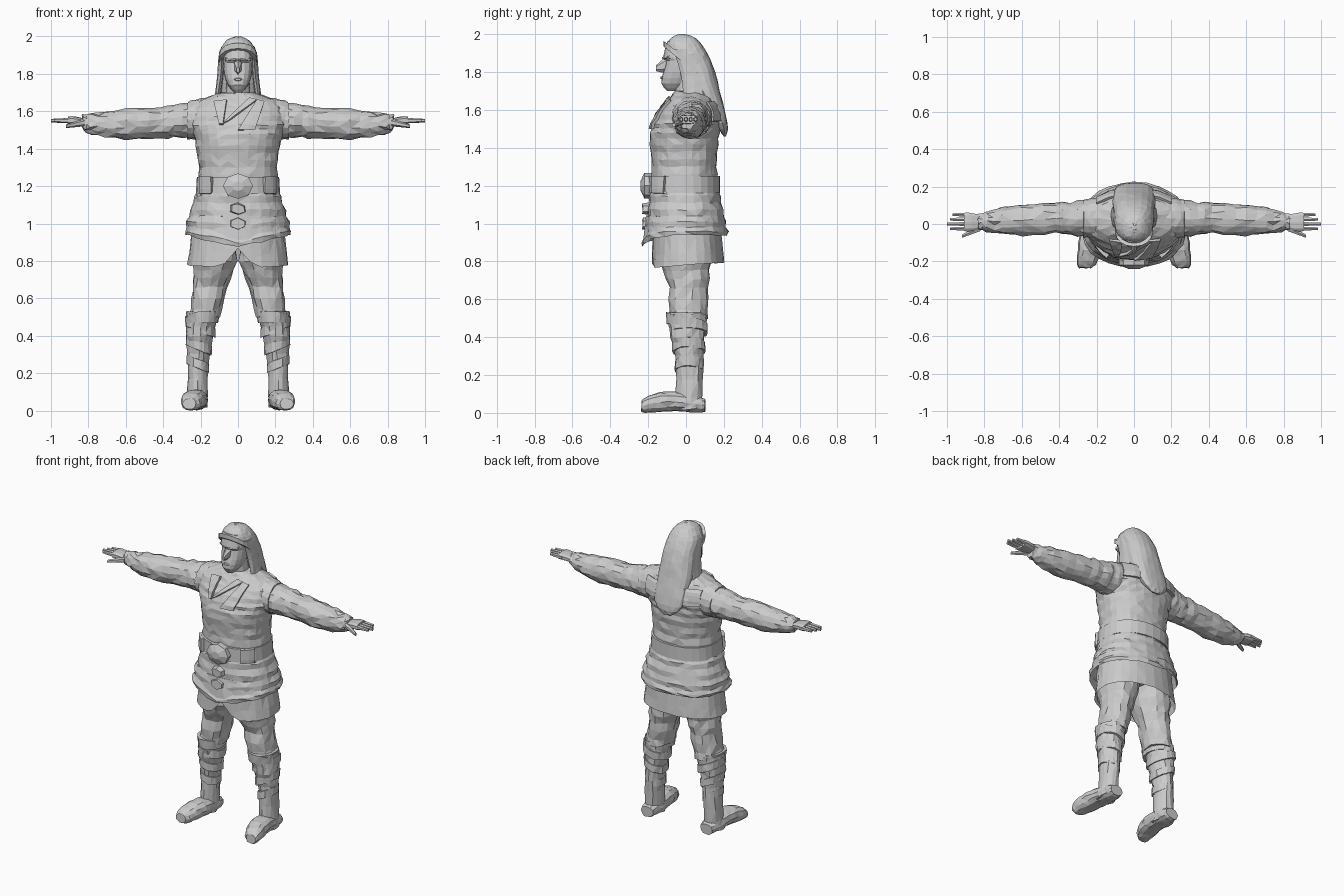
import bpy, bmesh, math, random
from mathutils import Vector
from mathutils.bvhtree import BVHTree

random.seed(4)
cube = bpy.data.objects.get("Cube")
if cube:
    bpy.data.objects.remove(cube)

grey = bpy.data.materials.new("plain_grey")
grey.use_nodes = True
grey.diffuse_color = (.6, .6, .6, 1)
grey.node_tree.nodes["Principled BSDF"].inputs["Base Color"].default_value = grey.diffuse_color


def finish(name, bm, mirror=False, thickness=0):
    """Turn a bmesh into a flat shaded object, optionally mirrored or thickened."""
    bmesh.ops.recalc_face_normals(bm, faces=bm.faces)
    mesh = bpy.data.meshes.new(name)
    bm.to_mesh(mesh)
    bm.free()
    mesh.materials.append(grey)
    obj = bpy.data.objects.new(name, mesh)
    bpy.context.collection.objects.link(obj)
    if thickness:
        solid = obj.modifiers.new("thickness", "SOLIDIFY")
        solid.thickness, solid.offset = thickness, 0
    if mirror:
        obj.modifiers.new("mirror", "MIRROR")
    return obj


def smooth_path(keys, steps):
    """Pass a smooth curve through the key rings."""
    keys = [Vector(key) for key in keys]
    path = []
    for i in range(len(keys) - 1):
        start, end = keys[i], keys[i + 1]
        before = keys[max(i - 1, 0)]
        after = keys[min(i + 2, len(keys) - 1)]
        for step in range(steps):
            t = step / steps
            ease_out, ease_in = t * (1 - t) ** 2, t * t * (t - 1)
            blend = t * t * (3 - 2 * t)
            path.append(start.lerp(end, blend) + (end - before) * ease_out / 2
                        + (after - start) * ease_in / 2)
    return path + [keys[-1]]


def loft(name, keys, axis="z", sides=16, steps=3, boxy=1, fold=0, crumple=0,
         hem=False, warp=None, mirror=False):
    """Skin elliptical rings (position, two centres, two radii) along an axis."""
    place = {"x": lambda t, a, b: (t, a, b),
             "y": lambda t, a, b: (a, t, b),
             "z": lambda t, a, b: (a, b, t)}[axis]
    rings = smooth_path(keys, steps)
    for ring in rings[1::2]:
        ring[3] *= 1 + fold
        ring[4] *= 1 + fold
    if hem:
        t, a, b, ra, rb = rings[0]
        rings.insert(0, (t + .1, a, b, ra * .9, rb * .9))
    bm = bmesh.new()
    loops = []
    for t, a, b, ra, rb in rings:
        loop = []
        for i in range(sides):
            angle = math.tau * i / sides - math.pi / 2
            u, v = (math.copysign(abs(w) ** boxy, w) for w in (math.cos(angle), math.sin(angle)))
            co = Vector(place(t, a + u * ra, b + v * rb))
            co += Vector([random.uniform(-crumple, crumple) for _ in co])
            loop.append(bm.verts.new(warp(co) if warp else co))
        loops.append(loop)
    for low, high in zip(loops, loops[1:]):
        for i in range(sides):
            j = (i + 1) % sides
            bm.faces.new((low[i], low[j], high[j], high[i]))
    bm.faces.new(loops[0])
    bm.faces.new(loops[-1])
    bmesh.ops.triangulate(bm, faces=[f for f in bm.faces if len(f.verts) == 4])
    return finish(name, bm, mirror)


def body(name, rows, **options):
    """Upright symmetric loft: rows are (z, half width, front y, back y)."""
    keys = [(z, 0, (front + back) / 2, width, (back - front) / 2)
            for z, width, front, back in rows]
    return loft(name, keys, **options)


def limb(name, rows, aspect=1, **options):
    """Loft with a constant cross-section shape: rows are (position, two centres, radius)."""
    return loft(name, [(t, a, b, r, r * aspect) for t, a, b, r in rows], **options)


def patch(name, target, corners, side=-1, lift=.008, mirror=False, steps=6):
    """Lay a four cornered cloth panel, given in x and z, onto a surface."""
    tree = BVHTree.FromPolygons([v.co for v in target.data.vertices],
                                [p.vertices for p in target.data.polygons])
    p, q, r, s = [Vector((x, 0, z)) for x, z in corners]
    bm = bmesh.new()
    grid = []
    for i in range(steps + 1):
        row = []
        for j in range(steps + 1):
            co = p.lerp(q, i / steps).lerp(s.lerp(r, i / steps), j / steps)
            co.y = side
            hit = tree.ray_cast(co, Vector((0, -side, 0)))[0]
            co.y = (hit.y if hit else 0) + side * lift
            row.append(bm.verts.new(co))
        grid.append(row)
    for near, far in zip(grid, grid[1:]):
        for j in range(steps):
            bm.faces.new((near[j], far[j], far[j + 1], near[j + 1]))
    return finish(name, bm, mirror, thickness=lift * 2)


# Upper garment with soft horizontal folds and overlapping lapels
vest = body("vest", [
    (1.15, .22, -.19, .17), (1.3, .21, -.18, .16), (1.45, .23, -.19, .17),
    (1.55, .26, -.16, .18), (1.64, .24, -.1, .15), (1.7, .09, -.06, .1)],
    sides=28, steps=4, boxy=.9, fold=.02, crumple=.004)
patch("right_lapel", vest, [(-.13, 1.65), (-.1, 1.53), (-.08, 1.53), (-.06, 1.66)])
patch("crossing_lapel", vest, [(-.09, 1.53), (-.05, 1.55), (.1, 1.66), (.06, 1.67)])
patch("left_chest_panel", vest, [(.1, 1.66), (.14, 1.65), (.09, 1.5), (0, 1.5)])
patch("back_yoke", vest, [(-.2, 1.64), (.2, 1.64), (.2, 1.54), (-.2, 1.54)], side=1)


# Coat tail and under skirt: hollow hems, one dipping and one split at the front
def tail_hem(co):
    if co.y < 0:
        dip = max(0, 1 - abs(co.x) / .28)
        co.z -= .07 * dip * max(0, 1.04 - co.z) / .1
    return co


def skirt_hem(co):
    if co.z < .9:
        co.z += .07 * co.y
        if co.y < 0:
            co.z += .1 * max(0, 1 - abs(co.x) / .09)
    return co


body("coat_tail", [(.94, .28, -.23, .22), (1.04, .26, -.2, .2), (1.17, .22, -.19, .17)],
     sides=28, steps=4, boxy=.9, fold=.03, crumple=.005, hem=True, warp=tail_hem)
body("under_skirt", [(.78, .27, -.18, .2), (1, .24, -.17, .18)],
     sides=28, boxy=.9, crumple=.003, hem=True, warp=skirt_hem)

# Belt, buckle, belt loops and hanging clasps
belt = body("belt", [(1.16, .225, -.2, .18), (1.25, .22, -.2, .18)],
            sides=28, steps=1, boxy=.9)
patch("belt_loop", belt, [(.14, 1.15), (.2, 1.15), (.2, 1.25), (.14, 1.25)],
      lift=.01, mirror=True)
limb("buckle", [(-.17, 0, 1.2, .08), (-.22, 0, 1.2, .08), (-.24, 0, 1.2, .03)],
     aspect=.85, axis="y", sides=8, steps=1)
for height in (1, 1.08):
    limb("tail_clasp", [(-.18, 0, height, .05), (-.23, 0, height, .04)],
         aspect=.7, axis="y", sides=6, steps=1, crumple=.004)

# Sleeves, shoulder caps and hands
limb("sleeve", [
    (.15, .03, 1.55, .1), (.3, .03, 1.55, .09), (.42, .03, 1.54, .08),
    (.6, .02, 1.53, .08), (.75, .015, 1.53, .06), (.83, .01, 1.54, .04)],
    axis="x", sides=14, fold=.06, crumple=.006, mirror=True)
limb("shoulder_cap", [(.13, .03, 1.57, .1), (.2, .03, 1.56, .11), (.27, .03, 1.55, .1)],
     axis="x", crumple=.003, mirror=True)
limb("hand", [(.8, .01, 1.54, .035), (.87, .01, 1.55, .05), (.91, .01, 1.55, .05)],
     aspect=.45, axis="x", sides=10, boxy=.7, mirror=True)
for finger in range(4):
    y = .025 * (finger - 1)
    limb("finger", [(.88, y, 1.55, .013), (1 - .015 * abs(finger - 1), y, 1.55, .008)],
         aspect=1.2, axis="x", sides=6, mirror=True)
limb("thumb", [(.82, -.02, 1.54, .02), (.92, -.065, 1.52, .01)],
     axis="x", sides=6, mirror=True)


# Trousers, boots and feet
def flat_sole(co):
    co.z = max(co.z, 0)
    return co


def slant(co):
    co.z += (co.x - .2) * .4
    return co


limb("trouser_leg", [(.95, .12, 0, .11), (.8, .125, 0, .115), (.66, .15, .01, .088), (.5, .18, .01, .085)],
     aspect=1.15, sides=14, fold=.05, crumple=.006, mirror=True)
limb("boot", [(.52, .19, .005, .086), (.4, .205, .01, .072), (.25, .213, .02, .056), (.02, .222, .01, .056)],
     aspect=1.25, sides=14, crumple=.005, mirror=True)
limb("foot", [
    (.1, .22, .04, .045), (.03, .22, .05, .058), (-.1, .23, .06, .066),
    (-.2, .25, .045, .056), (-.235, .26, .035, .035)],
    aspect=.8, axis="y", sides=12, boxy=.85, crumple=.003, warp=flat_sole, mirror=True)
limb("boot_cuff", [(.47, .19, 0, .084), (.53, .187, 0, .09)],
     aspect=1.2, steps=1, crumple=.003, mirror=True)
for level in range(3):
    z, x, radius = .22 + level * .1, .214 - level * .006, .06 + level * .01
    limb("boot_wrap", [(z, x, .015, radius), (z + .05, x, .015, radius)],
         aspect=1.25, steps=1, crumple=.003, warp=slant, mirror=True)

# Neck and face
limb("neck", [(1.6, 0, .01, .07), (1.78, 0, 0, .06)], sides=12)
body("face", [
    (1.7, .02, -.1, -.03), (1.74, .055, -.13, .03), (1.8, .075, -.12, .06),
    (1.86, .08, -.105, .06), (1.88, .08, -.12, .06), (1.96, .07, -.1, .05)],
    steps=2, boxy=.85)
limb("nose", [(-.1, 0, 1.84, .024), (-.13, 0, 1.83, .017), (-.158, 0, 1.82, .008)],
     aspect=1.9, axis="y", sides=6, steps=1)
limb("brow", [(.01, -.11, 1.875, .018), (.07, -.08, 1.88, .016)],
     aspect=.5, axis="x", sides=6, mirror=True)
limb("lips", [(-.11, 0, 1.77, .03), (-.135, 0, 1.77, .015)],
     aspect=.4, axis="y", sides=8, steps=1)


# Long hair swept down the back, with side locks and a headband
def band_tilt(co):
    co.z -= .8 * (co.y + .1)
    return co


body("hair", [
    (1.46, .03, .2, .21), (1.53, .1, .15, .22), (1.7, .115, .03, .18), (1.84, .105, -.02, .14),
    (1.92, .1, -.1, .1), (1.98, .06, -.08, .05), (2, .01, -.03, -.01)],
    sides=18, boxy=.9, crumple=.002)
limb("side_lock", [(1.64, .115, .04, .015), (1.78, .095, .04, .018), (1.92, .085, -.01, .016)],
     aspect=3.6, sides=8, crumple=.002, mirror=True)
body("headband", [(1.92, .104, -.12, .06), (1.95, .102, -.12, .06)],
     sides=18, steps=1, boxy=.9, warp=band_tilt)
